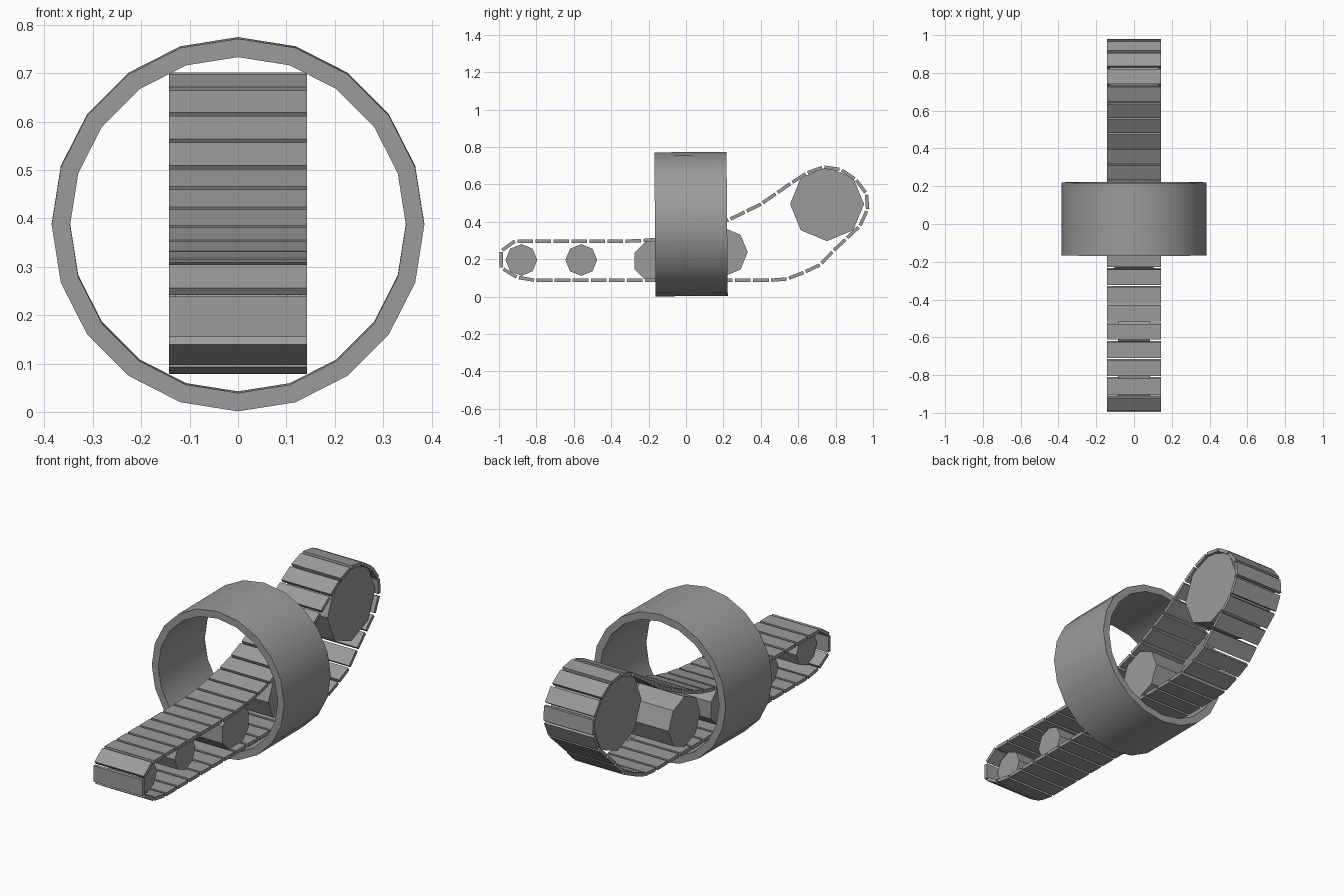
import bpy, math
from mathutils import Vector

cube = bpy.data.objects.get("Cube")
if cube:
    bpy.data.objects.remove(cube, do_unlink=True)

grey = bpy.data.materials.new("steel_grey")
grey.use_nodes = True
colour = (0.33, 0.33, 0.33, 1)
grey.diffuse_color = colour
grey.node_tree.nodes["Principled BSDF"].inputs["Base Color"].default_value = colour


def add_mesh(name, verts, faces):
    mesh = bpy.data.meshes.new(name)
    mesh.from_pydata(verts, [], faces)
    mesh.materials.append(grey)
    obj = bpy.data.objects.new(name, mesh)
    bpy.context.collection.objects.link(obj)
    return obj


def add_wheel(name, y, z, radius, half_width, turn=0.0):
    """Eight-sided solid wheel with its axle along x."""
    bpy.ops.mesh.primitive_cylinder_add(
        vertices=8, radius=radius, depth=2 * half_width,
        location=(0, y, z), rotation=(0, math.pi / 2, 0))
    wheel = bpy.context.object
    wheel.name = name
    wheel.data.materials.append(grey)
    # Turn the wheel about its own axle
    for v in wheel.data.vertices:
        a, b = v.co.x, v.co.y
        v.co.x = a * math.cos(turn) - b * math.sin(turn)
        v.co.y = a * math.sin(turn) + b * math.cos(turn)


# Wheels carrying the track
add_wheel("front_wheel", -0.88, 0.196, 0.085, 0.085)
add_wheel("second_wheel", -0.56, 0.196, 0.085, 0.085)
add_wheel("middle_wheel", -0.168, 0.19, 0.116, 0.103, math.pi / 8)
add_wheel("rear_middle_wheel", 0.198, 0.238, 0.132, 0.13)
add_wheel("large_rear_wheel", 0.754, 0.495, 0.198, 0.13)

# Hollow ring around the track: square section swept about the y axis
SIDES = 20
section = [(0.385, -0.193), (0.385, 0.193), (0.347, 0.193), (0.347, -0.193)]
verts, faces = [], []
for i in range(SIDES):
    a = 2 * math.pi * i / SIDES
    verts += [(r * math.sin(a), y, r * math.cos(a)) for r, y in section]
    j = (i + 1) % SIDES
    for k in range(4):
        m = (k + 1) % 4
        faces.append((i * 4 + k, i * 4 + m, j * 4 + m, j * 4 + k))
ring = add_mesh("outer_ring", verts, faces)
ring.location = (0, 0.027, 0.388)
ring.rotation_euler.x = math.radians(0.5)
bpy.ops.object.select_all(action='DESELECT')
ring.select_set(True)
bpy.context.view_layer.objects.active = ring
bpy.ops.object.shade_smooth_by_angle(angle=math.radians(30))

# Closed track path in the y-z plane
path = [Vector(p) for p in [
    (-0.987, 0.155), (-0.987, 0.245), (-0.92, 0.297), (-0.27, 0.297),
    (-0.16, 0.305), (0, 0.33), (0.12, 0.365), (0.235, 0.414),
    (0.396, 0.492), (0.61, 0.64), (0.69, 0.685), (0.78, 0.698),
    (0.87, 0.66), (0.945, 0.59), (0.985, 0.5), (0.93, 0.378),
    (0.797, 0.254), (0.716, 0.17), (0.61, 0.12), (0.52, 0.088),
    (-0.84, 0.088), (-0.925, 0.11)]]
path.append(path[0])
lengths = [(b - a).length for a, b in zip(path, path[1:])]
total = sum(lengths)


def along(s):
    s %= total
    for a, b, d in zip(path, path[1:], lengths):
        if s <= d:
            return a.lerp(b, s / d)
        s -= d
    return path[-1]


# Track plates: one flat box per step along the path
HALF_WIDTH, HALF_THICK, GAP = 0.143, 0.009, 0.013
count = round(total / 0.096)
step = total / count
verts, faces = [], []
for i in range(count):
    a, b = along(i * step), along((i + 1) * step - GAP)
    d = (b - a).normalized()
    n = Vector((-d.y, d.x)) * HALF_THICK
    corners = [a + n, b + n, b - n, a - n]
    base = len(verts)
    for x in (-HALF_WIDTH, HALF_WIDTH):
        verts += [(x, c.x, c.y) for c in corners]
    faces.append([base + k for k in (0, 1, 2, 3)])
    faces.append([base + k for k in (7, 6, 5, 4)])
    for k in range(4):
        m = (k + 1) % 4
        faces.append((base + k, base + k + 4, base + m + 4, base + m))
track = add_mesh("track_plates", verts, faces)

# Keep all normals pointing outwards
for obj in (ring, track):
    bpy.context.view_layer.objects.active = obj
    bpy.ops.object.mode_set(mode='EDIT')
    bpy.ops.mesh.select_all(action='SELECT')
    bpy.ops.mesh.normals_make_consistent(inside=False)
    bpy.ops.object.mode_set(mode='OBJECT')
